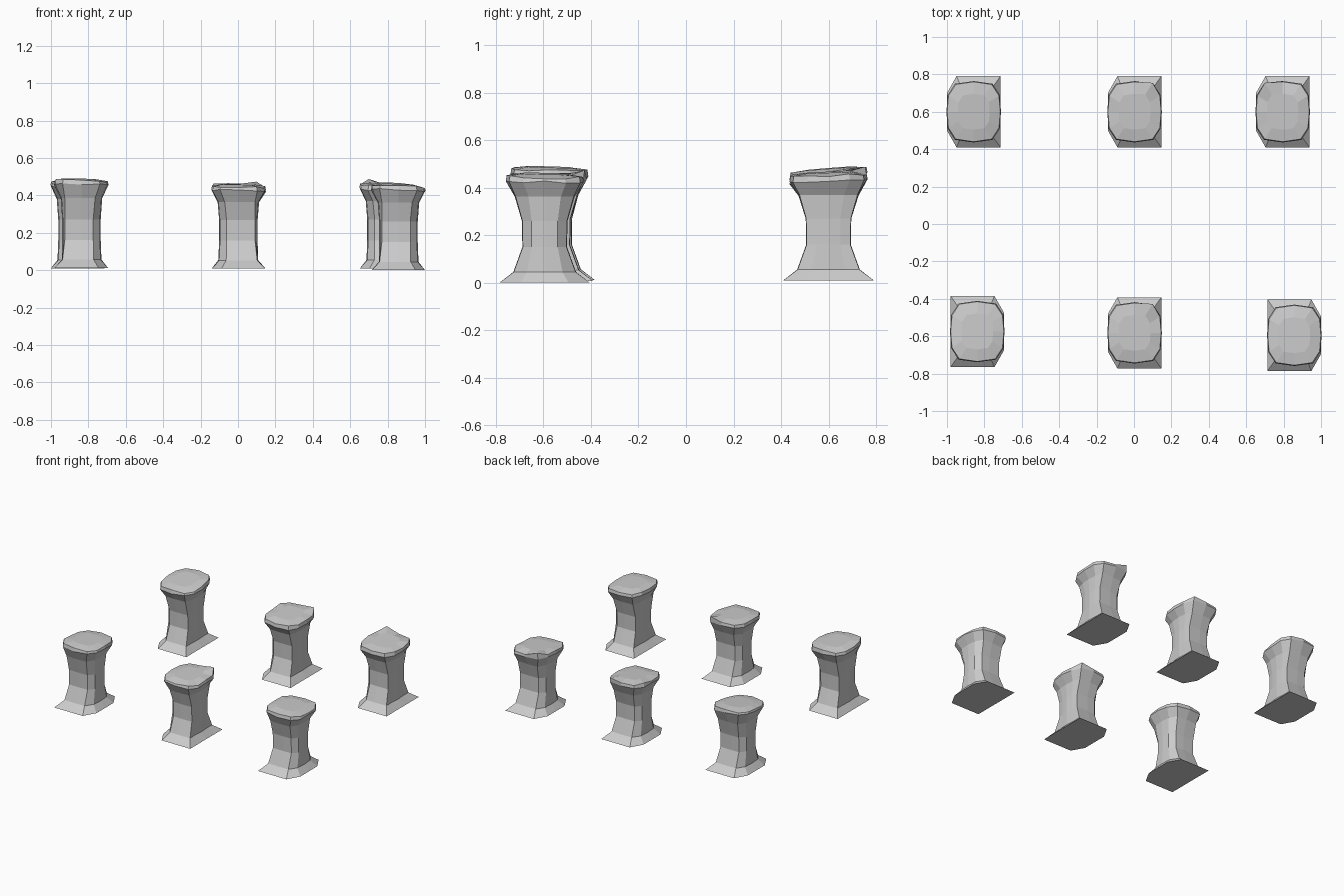
import bpy, bmesh, random
from mathutils import Vector

if "Cube" in bpy.data.objects:
    bpy.data.objects.remove(bpy.data.objects["Cube"])

random.seed(4)

# Rings from foot to rim: z, right x, side half-y, right corner x,
# corner half-y, mid-front half-y, left corner x, left x, left side half-y
RINGS = [
    (0.000, .143, .100, .143, .190, .190, -.092, -.143, .100),
    (0.045, .104, .070, .100, .130, .132, -.066, -.108, .075),
    (0.150, .102, .050, .088, .092, .094, -.064, -.104, .055),
    (0.260, .102, .050, .088, .094, .096, -.064, -.104, .055),
    (0.365, .110, .065, .088, .122, .126, -.074, -.112, .068),
    (0.432, .146, .090, .100, .150, .164, -.100, -.146, .090),
    (0.452, .142, .086, .096, .146, .160, -.096, -.142, .086),
]


def ring_points(r):
    z, rx, sy, cx, cy, my, lcx, lx, ly = r
    ridge = .005 if .04 < z < .4 else (.007 if z > .4 else 0)
    half = [(rx - ridge, sy), (cx, cy), (0, my), (lcx, cy), (lx + ridge, ly)]
    pts = [(rx, 0)] + half + [(lx, 0)] + [(x, -y) for x, y in reversed(half)]
    return [Vector((x, y, z)) for x, y in pts]


def pillar(name, x, y, z, flip, top, tilt_x, tilt_y, chip):
    """Flared pillar; flip puts the clipped foot corners on +x; chip lifts one rim point."""
    bm = bmesh.new()
    loops = []
    for i, r in enumerate(RINGS):
        loop = []
        for k, p in enumerate(ring_points(r)):
            if flip:
                p.x = -p.x
            if i >= 5:
                p.z += top + tilt_x * p.x + tilt_y * p.y + random.uniform(-.006, .006)
                if i == 6 and k == chip:
                    p.z += .02
                    p.y *= 1.06
            elif i == 4:
                p.z += top * .7
            loop.append(bm.verts.new(p))
        loops.append(loop)
    n = len(loops[0])
    for a, b in zip(loops, loops[1:]):
        for k in range(n):
            j = (k + 1) % n
            bm.faces.new((a[k], a[j], b[j], b[k]))
    bm.faces.new(list(reversed(loops[0])))
    # gently crowned top
    inner = []
    for v in loops[-1]:
        base_z = .463 + top + tilt_x * v.co.x * .6 + tilt_y * v.co.y * .6
        inner.append(bm.verts.new((v.co.x * .6, v.co.y * .6, base_z)))
    for k in range(n):
        j = (k + 1) % n
        bm.faces.new((loops[-1][k], loops[-1][j], inner[j], inner[k]))
    bm.faces.new(inner)
    bmesh.ops.recalc_face_normals(bm, faces=bm.faces)
    me = bpy.data.meshes.new(name)
    bm.to_mesh(me)
    bm.free()
    ob = bpy.data.objects.new(name, me)
    ob.location = (x, y, z)
    bpy.context.collection.objects.link(ob)


# name, x, y, z, flipped, extra top height, tilt in x, tilt in y, chipped rim point
pillar("pillar_front_left", -.838, -.575, .012, True, .012, -.03, -.03, None)
pillar("pillar_front_middle", .003, -.582, .008, False, -.012, -.02, .02, 2)
pillar("pillar_front_right", .857, -.595, .000, True, -.004, -.04, -.02, None)
pillar("pillar_back_left", -.857, .600, .010, False, .008, -.02, .08, None)
pillar("pillar_back_middle", .003, .600, .010, False, -.014, -.03, .05, 2)
pillar("pillar_back_right", .795, .600, .010, False, -.008, -.03, .04, 4)
